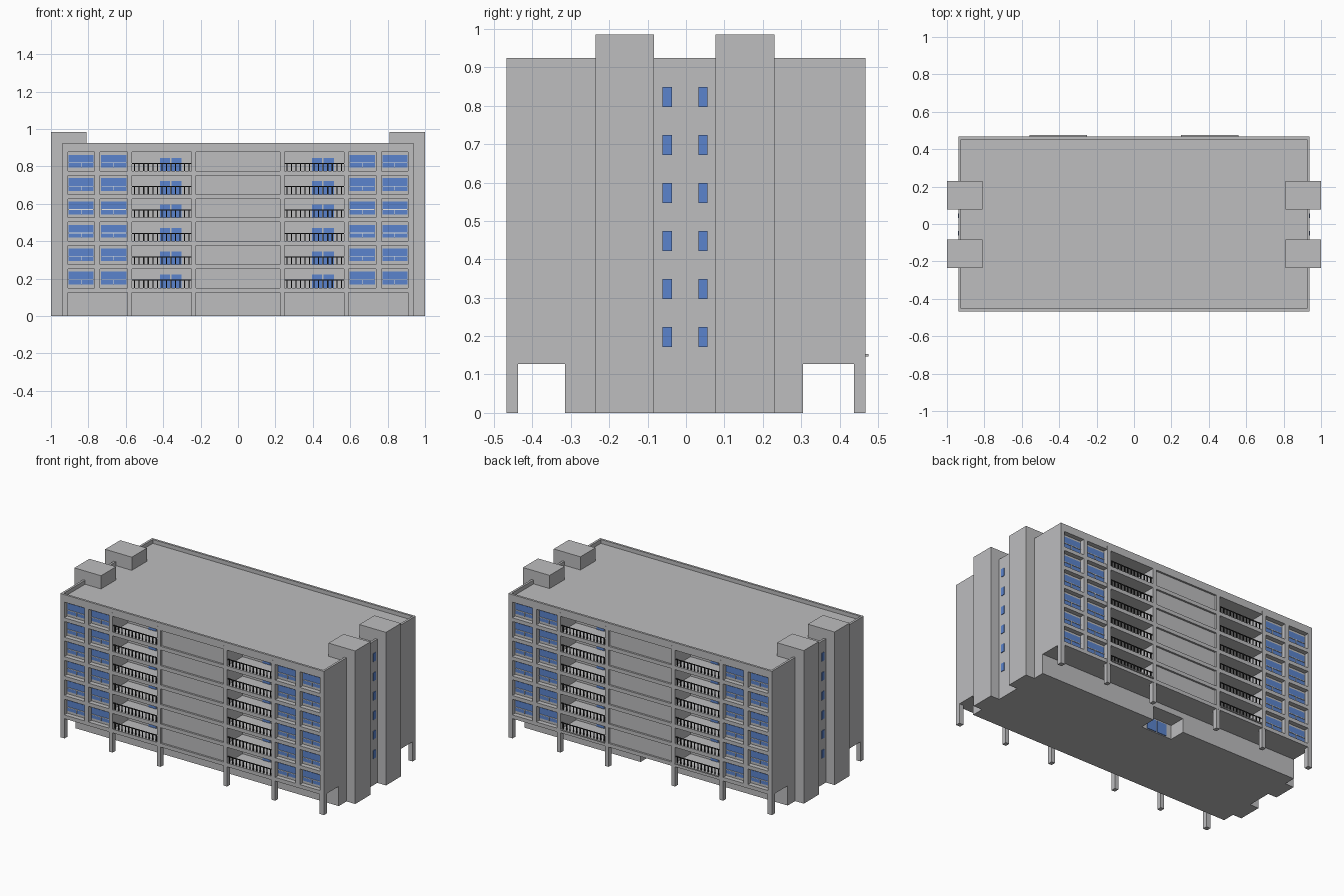
import bpy, bmesh
from mathutils import Matrix, Vector

cube = bpy.data.objects.get("Cube")
if cube:
    bpy.data.objects.remove(cube, do_unlink=True)


def material(name, rgb):
    m = bpy.data.materials.new(name)
    m.use_nodes = True
    m.diffuse_color = (*rgb, 1)
    m.node_tree.nodes["Principled BSDF"].inputs["Base Color"].default_value = (*rgb, 1)
    return m


concrete = material("concrete_grey", (0.51, 0.51, 0.52))
glass = material("window_blue", (0.105, 0.23, 0.61))
dark = material("railing_dark", (0.02, 0.02, 0.02))
white = material("frame_white", (0.8, 0.8, 0.8))


def build(name, mat, boxes):
    """One object made of axis-aligned boxes (x0, x1, y0, y1, z0, z1)."""
    bm = bmesh.new()
    for x0, x1, y0, y1, z0, z1 in boxes:
        size = (abs(x1 - x0), abs(y1 - y0), abs(z1 - z0))
        mid = Vector((x0 + x1, y0 + y1, z0 + z1)) / 2
        bmesh.ops.create_cube(bm, size=1, matrix=Matrix.Translation(mid) @ Matrix.Diagonal((*size, 1)))
    me = bpy.data.meshes.new(name)
    bm.to_mesh(me)
    bm.free()
    me.materials.append(mat)
    ob = bpy.data.objects.new(name, me)
    bpy.context.collection.objects.link(ob)
    return ob


W, IN, D = 0.938, 0.91, 0.467      # half width, inner half width, half depth
LOW, ROOF, TOP = 0.127, 0.9, 0.925
PITCH, SLAB, OPEN = 0.125, 0.024, 0.101
floors = [LOW + SLAB + PITCH * i for i in range(6)]
CORE = 0.31
SIDES = (-1, 1)

# Ground floor with an entrance notch at the back
build("ground_floor", concrete, [
    (-W, W, -0.315, 0.2, 0, LOW),
    (-W, -0.11, 0.2, 0.305, 0, LOW),
    (0.11, W, 0.2, 0.305, 0, LOW),
    (-0.11, 0.11, 0.2, 0.305, 0.09, LOW)])
build("entrance_doors", glass, [(s * 0.005, s * 0.07, 0.2, 0.205, 0.005, 0.08) for s in SIDES])

# Main volume, floor slabs, end walls and parapet
build("core", concrete, [(-IN, IN, -CORE, CORE, LOW, ROOF)])
build("floor_slabs", concrete, [(-IN, IN, -D, D, z - SLAB, z) for z in floors]
      + [(-IN, IN, -D, D, floors[-1] + OPEN, ROOF)])
build("end_walls", concrete, [(s * IN, s * W, -D, D, LOW, ROOF) for s in SIDES])
build("parapet", concrete,
      [(s * (W - 0.014), s * W, -D, D, ROOF, TOP) for s in SIDES]
      + [(-W, W, s * (D - 0.014), s * D, ROOF, TOP) for s in SIDES])

# Stair towers on both ends
build("stair_towers", concrete, [(s * 0.81, s, y, y + 0.153, 0, 0.985)
                                 for s in SIDES for y in (-0.236, 0.077)])
build("end_windows", glass, [(s * W, s * (W + 0.004), y, y + 0.024, z + 0.021, z + 0.073)
                             for s in SIDES for y in (-0.061, 0.032) for z in floors])

# Posts under the overhang and piers between the bays
pier_xs = [(0.908, W), (0.566, 0.592), (0.224, 0.249)]
build("posts", concrete, [(s * a, s * b, t * (D - 0.03), t * D, 0, LOW + 0.005)
                          for s in SIDES for t in SIDES for a, b in pier_xs])
build("piers", concrete, [(s * a, s * b, t * CORE, t * (D + 0.001), LOW, ROOF)
                          for s in SIDES for t in SIDES for a, b in pier_xs[1:]])
build("window_piers", concrete, [(s * 0.738, s * 0.767, t * CORE, t * D, LOW, ROOF)
                                 for s in SIDES for t in SIDES])

# Facade bays, the same on both long sides
for t, side in ((-1, "front"), (1, "back")):
    infill, panes, frames, doors, rails = [], [], [], [], []
    for z in floors:
        infill.append((-0.225, 0.225, t * CORE, t * (D - 0.012), z, z + OPEN))
        for s in SIDES:
            # window bays: recessed wall, pane, transom and mullion
            infill.append((s * 0.59, s * IN, t * CORE, t * (D - 0.03), z, z + OPEN))
            for a, b in ((0.595, 0.733), (0.772, 0.905)):
                y = t * (D - 0.03)
                panes.append((s * a, s * b, y, y + t * 0.005, z + 0.018, z + 0.086))
                mid = s * (a + b) / 2
                frames.append((s * a, s * b, y, y + t * 0.009, z + 0.041, z + 0.045))
                frames.append((mid - 0.002, mid + 0.002, y, y + t * 0.009, z + 0.018, z + 0.041))
            # balcony doors
            start = -0.417 if s < 0 else 0.396
            for x in (start, start + 0.062):
                doors.append((-t * x, -t * (x + 0.054), t * CORE, t * (CORE + 0.005), z, z + 0.07))
            # balcony railing
            y0, y1 = t * (D - 0.01), t * (D - 0.005)
            rails.append((s * 0.249, s * 0.566, y0, y1, z + 0.038, z + 0.043))
            for i in range(13):
                x = s * (0.261 + i * 0.0243)
                rails.append((x - 0.003, x + 0.003, y0, y1, z, z + 0.038))
    build(side + "_bay_walls", concrete, infill)
    build(side + "_window_panes", glass, panes)
    build(side + "_window_frames", white, frames)
    build(side + "_balcony_doors", glass, doors)
    build(side + "_balcony_railings", dark, rails)

# Narrow lips on the lowest back balconies
build("balcony_lips", concrete, [(s * 0.25, s * 0.56, D, D + 0.008, floors[0] - 0.004, floors[0] + 0.003)
                                 for s in SIDES])
